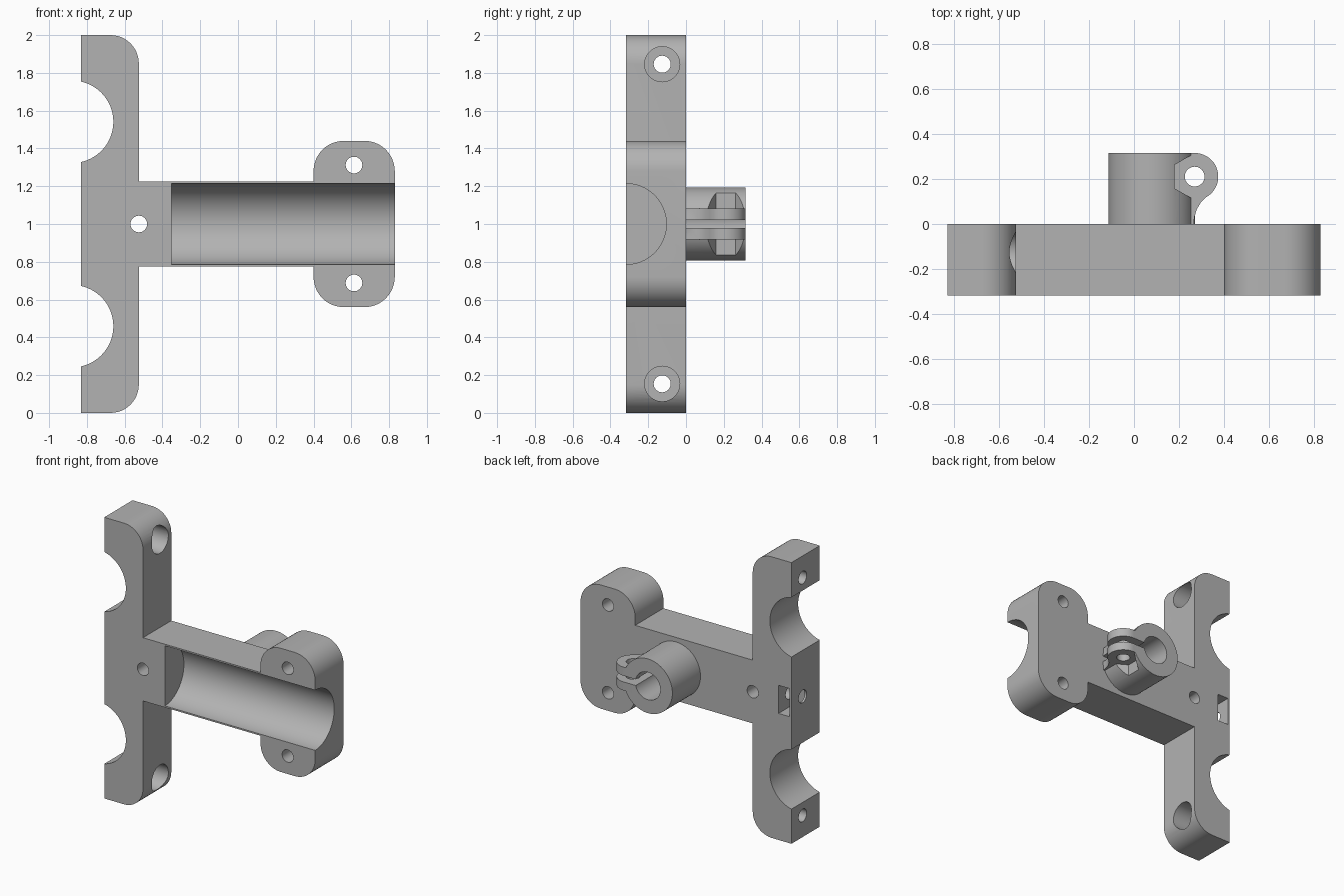
import bpy, bmesh, math
from mathutils import Vector

old = bpy.data.objects.get("Cube")
if old:
    bpy.data.objects.remove(old, do_unlink=True)

grey = bpy.data.materials.new("plastic_grey")
grey.use_nodes = True
grey.diffuse_color = (0.45, 0.45, 0.45, 1)
grey.node_tree.nodes["Principled BSDF"].inputs["Base Color"].default_value = (0.45, 0.45, 0.45, 1)

PLACE = {"x": lambda u, v, t: (t, u, v),
         "y": lambda u, v, t: (u, t, v),
         "z": lambda u, v, t: (u, v, t)}


def prism(name, pts, axis, lo, hi):
    """Extrude a 2D profile along an axis."""
    bm = bmesh.new()
    ends = [[bm.verts.new(PLACE[axis](u, v, t)) for u, v in pts] for t in (lo, hi)]
    for e in ends:
        bm.faces.new(e)
    n = len(pts)
    for i in range(n):
        j = (i + 1) % n
        bm.faces.new((ends[0][i], ends[0][j], ends[1][j], ends[1][i]))
    bmesh.ops.recalc_face_normals(bm, faces=bm.faces)
    me = bpy.data.meshes.new(name)
    bm.to_mesh(me)
    bm.free()
    me.materials.append(grey)
    ob = bpy.data.objects.new(name, me)
    bpy.context.collection.objects.link(ob)
    return ob


def circle(u, v, r, n=64, start=0.0):
    return [(u + r * math.cos(start + math.tau * i / n),
             v + r * math.sin(start + math.tau * i / n)) for i in range(n)]


def rect(u0, u1, v0, v1):
    return [(u0, v0), (u1, v0), (u1, v1), (u0, v1)]


def rounded(corners, n=12):
    """Round the square corners of a profile given as (u, v, radius)."""
    out = []
    for i, (u, v, r) in enumerate(corners):
        p = Vector((u, v))
        if r == 0:
            out.append((u, v))
            continue
        a = (Vector(corners[i - 1][:2]) - p).normalized()
        b = (Vector(corners[(i + 1) % len(corners)][:2]) - p).normalized()
        c = p + (a + b) * r
        for k in range(n + 1):
            t = math.pi / 2 * k / n
            out.append(tuple(c - b * r * math.cos(t) - a * r * math.sin(t)))
    return out


def combine(ob, other, op="DIFFERENCE"):
    """Apply a boolean and remove the helper."""
    other.hide_render = True
    mod = ob.modifiers.new("cut", "BOOLEAN")
    mod.operation, mod.solver, mod.object = op, "EXACT", other
    bpy.ops.object.select_all(action="DESELECT")
    bpy.context.view_layer.objects.active = ob
    ob.select_set(True)
    bpy.ops.object.modifier_apply(modifier=mod.name)
    bpy.data.objects.remove(other, do_unlink=True)


def finish(ob):
    bpy.ops.object.select_all(action="DESELECT")
    bpy.context.view_layer.objects.active = ob
    ob.select_set(True)
    bpy.ops.object.shade_smooth_by_angle(angle=math.radians(30))


# Mount plate: tall bar, arm and end ears in one outline, mirrored about z = 1
lower = [(-0.83, 0, 0), (-0.525, 0, 0.15), (-0.525, 0.775, 0), (0.4, 0.775, 0),
         (0.4, 0.56, 0.16), (0.83, 0.56, 0.16)]
upper = [(x, 2 - z, r) for x, z, r in reversed(lower)]
plate = prism("mount_plate", rounded(lower + upper), "y", -0.318, 0)

# Half-round channel along the arm
combine(plate, prism("channel_cut", circle(-0.318, 1, 0.214, 96), "x", -0.353, 0.9))

for s in (-1, 1):
    # Tube notches in the bar, screw holes in the ears
    combine(plate, prism("notch_cut", circle(-0.878, 1 + s * 0.541, 0.218, 80), "y", -0.4, 0.1))
    combine(plate, prism("ear_hole_cut", circle(0.614, 1 + s * 0.312, 0.044, 40), "y", -0.4, 0.1))
    # Counterbored cross holes near the bar ends
    combine(plate, prism("bore_cut", circle(-0.126, 1 + s * 0.846, 0.045, 40), "x", -0.9, -0.4))
    combine(plate, prism("counterbore_cut", circle(-0.126, 1 + s * 0.846, 0.093, 48), "x", -0.70, -0.4))

# Centre hole, side screw hole and nut slot
combine(plate, prism("centre_hole_cut", circle(-0.525, 1, 0.044, 40), "y", -0.4, 0.1))
combine(plate, prism("side_hole_cut", circle(-0.126, 1, 0.045, 40), "x", -0.9, -0.53))
combine(plate, prism("nut_slot_cut", rect(-0.815, -0.728, 0.9, 1.1), "y", -0.222, 0.1))
finish(plate)

# Rod clamp on the back
clamp = prism("rod_clamp", circle(0.079, 1, 0.193, 80), "y", 0, 0.316)

# Hexagonal nut and bolt seats cut into the clamp wall
for lo, hi in ((1.083, 1.3), (0.7, 0.917)):
    combine(clamp, prism("hex_cut", circle(0.27, 0.211, 0.104, 6, math.pi / 6), "z", lo, hi))

# Clamp lug with a round end and a curved web down to the plate
arc = [(0.27 + 0.105 * math.cos(a), 0.211 + 0.105 * math.sin(a))
       for a in (math.radians(90 - 150 * i / 28) for i in range(29))]
web = [(0.297, 0.095), (0.279, 0.065), (0.269, 0.03), (0.266, 0)]
lug = prism("lug", [(0.2, 0), (0.2, 0.316)] + arc + web, "z", 0.917, 1.083)
combine(clamp, lug, "UNION")

# Rod bore, clamping slit and bolt hole
combine(clamp, prism("rod_cut", circle(0.079, 1, 0.098, 64), "y", -0.1, 0.4))
combine(clamp, prism("slit_cut", rect(0.1, 0.5, 0.978, 1.022), "y", -0.1, 0.4))
combine(clamp, prism("bolt_cut", circle(0.27, 0.211, 0.044, 40), "z", 0.6, 1.4))
finish(clamp)
